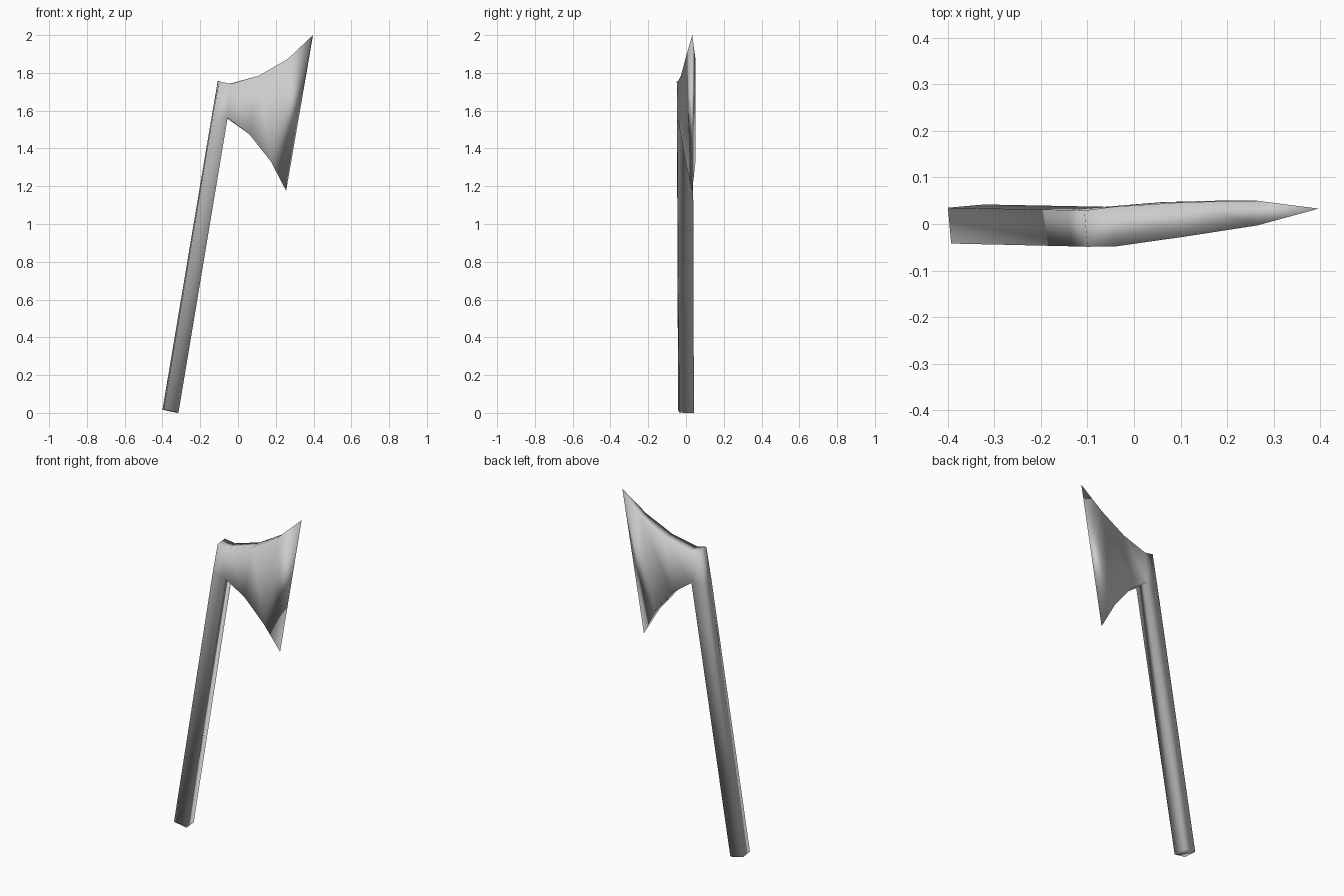
import bpy
import bmesh

cube = bpy.data.objects.get("Cube")
if cube:
    bpy.data.objects.remove(cube)

steel = bpy.data.materials.new("grey")
steel.use_nodes = True
grey = (0.6, 0.6, 0.6, 1)
steel.diffuse_color = grey
steel.node_tree.nodes["Principled BSDF"].inputs["Base Color"].default_value = grey

bm = bmesh.new()


def ring(points):
    return [bm.verts.new(p) for p in points]


def loft(a, b, skip=None):
    """Join two four-sided rings, optionally leaving one side open."""
    for i in range(4):
        j = (i + 1) % 4
        if i != skip:
            bm.faces.new((a[i], a[j], b[j], b[i]))


# Handle rings: front left, front right, back right, back left
foot = ring([(-.393, -.042, .02), (-.315, -.036, .004), (-.322, .042, .003), (-.4, .035, .019)])
neck = ring([(-.134, -.048, 1.572), (-.055, -.047, 1.562), (-.062, .037, 1.562), (-.139, .03, 1.572)])
head = ring([(-.1, -.049, 1.755), (-.038, -.048, 1.742), (-.045, .037, 1.742), (-.107, .029, 1.757)])
bm.faces.new(foot[::-1])
loft(foot, neck)
loft(neck, head, skip=1)
bm.faces.new(head)

# Blade flares out of the open side of the neck: (x, z) low, (x, z) high, front y, back y
prev = [neck[1], neck[2], head[2], head[1]]
for (xl, zl), (xh, zh), front, back in (
    ((.06, 1.475), (.11, 1.785), -.027, .047),
    ((.175, 1.33), (.265, 1.875), -.003, .05),
):
    cur = ring([(xl, front, zl), (xl, back, zl), (xh, back, zh), (xh, front, zh)])
    loft(prev, cur)
    prev = cur

# Cutting edge closes the blade to a line
low, high = ring([(.255, .033, 1.175), (.397, .033, 2)])
a, b, c, d = prev
for face in ((a, b, low), (b, c, high, low), (c, d, high), (d, a, low, high)):
    bm.faces.new(face)

bmesh.ops.recalc_face_normals(bm, faces=bm.faces)
lowest = min(v.co.z for v in bm.verts)
for v in bm.verts:
    v.co.z -= lowest if v.co.z < 0.1 else 0
for f in bm.faces:
    f.smooth = True

mesh = bpy.data.meshes.new("axe")
bm.to_mesh(mesh)
bm.free()
mesh.materials.append(steel)
axe = bpy.data.objects.new("axe", mesh)
bpy.context.collection.objects.link(axe)
